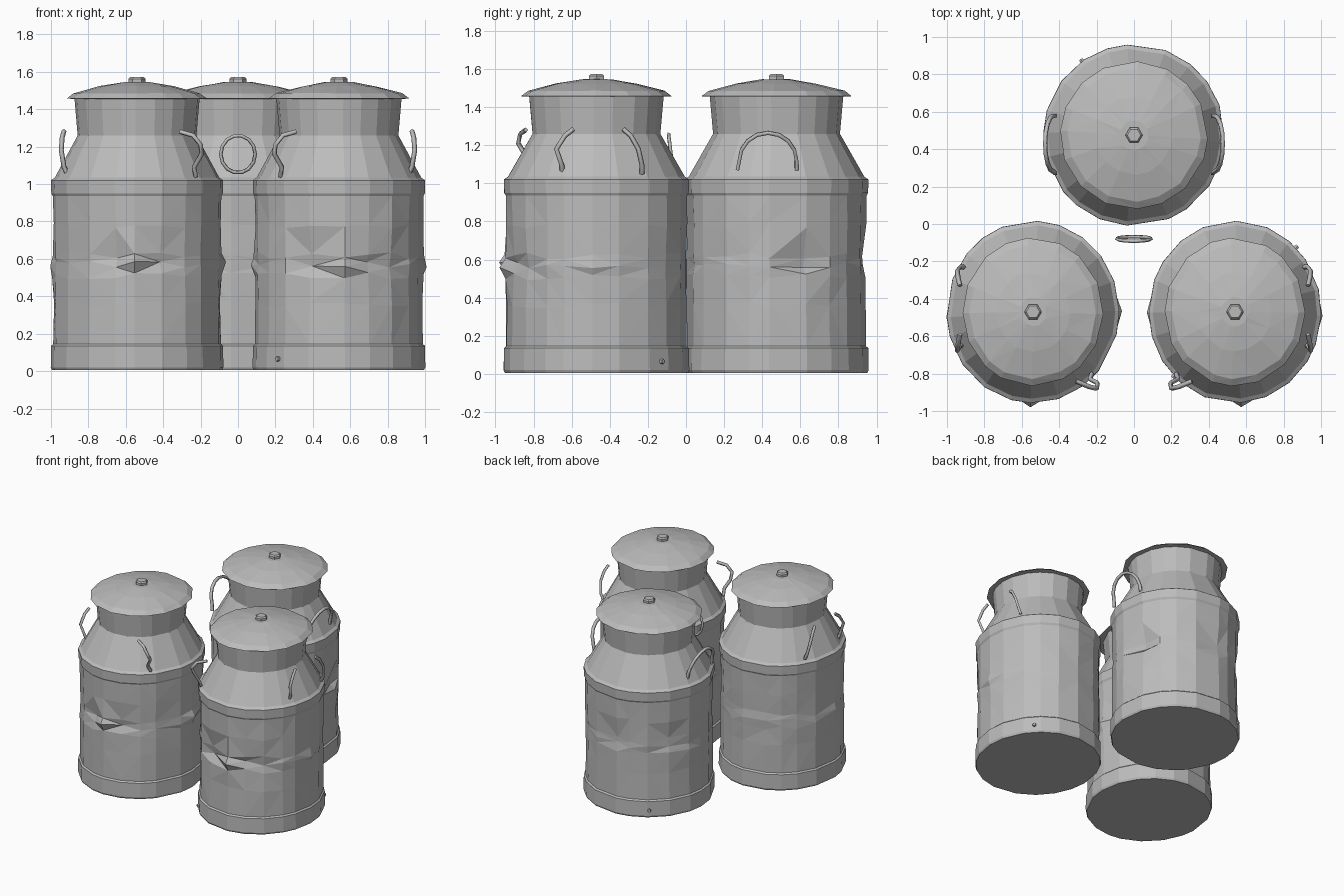
import bpy, bmesh, math, random
from mathutils import Vector

random.seed(4)
cube = bpy.data.objects.get("Cube")
if cube:
    bpy.data.objects.remove(cube)

steel = bpy.data.materials.new("dull_steel")
steel.use_nodes = True
GREY = (0.5, 0.5, 0.5, 1)
steel.diffuse_color = GREY
steel.node_tree.nodes["Principled BSDF"].inputs["Base Color"].default_value = GREY
SIDES = 20


def add_object(name, bm, centre, scale):
    bmesh.ops.recalc_face_normals(bm, faces=bm.faces)
    mesh = bpy.data.meshes.new(name)
    bm.to_mesh(mesh)
    bm.free()
    mesh.materials.append(steel)
    ob = bpy.data.objects.new(name, mesh)
    bpy.context.collection.objects.link(ob)
    ob.location = (centre[0], centre[1], 0)
    ob.scale = (scale[0], scale[1], 1)
    return ob


def lathe(name, profile, centre, scale, sides=SIDES, wobble=0.0, dents=()):
    """Turn a (radius, height) profile; dents are (angle, height, push, width)."""
    bm = bmesh.new()
    turn = [random.uniform(-0.08, 0.08) if wobble else 0 for _ in range(sides)]
    rings = []
    for r, z in profile:
        ring = []
        for i in range(sides):
            a = math.tau * i / sides + turn[i]
            radius, height = r, z
            if 0.2 < z < 0.9 or z > 1.47:
                radius += random.uniform(-wobble, wobble * 0.5)
                height += random.uniform(-wobble, wobble) * (3 if z < 1 else 0.3)
            for angle, dz, push, width in dents:
                da = (a - math.radians(angle) + math.pi) % math.tau - math.pi
                away = (da * r / width) ** 2 + ((z - dz) / (width * 0.6)) ** 2
                radius += push * math.exp(-away)
            ring.append(bm.verts.new((radius * math.cos(a), radius * math.sin(a), height)))
        rings.append(ring)
    for low, high in zip(rings, rings[1:]):
        for i in range(sides):
            j = (i + 1) % sides
            bm.faces.new((low[i], low[j], high[j], high[i]))
    bm.faces.new(rings[0])
    bm.faces.new(rings[-1])
    bmesh.ops.triangulate(bm, faces=[f for f in bm.faces if len(f.verts) == 4],
                          quad_method='SHORT_EDGE')
    return add_object(name, bm, centre, scale)


def tube(name, points, cyclic=False, thick=0.013):
    """Bent rod through the given points."""
    curve = bpy.data.curves.new(name, 'CURVE')
    curve.dimensions = '3D'
    curve.bevel_depth = thick
    curve.bevel_resolution = 0
    curve.use_fill_caps = True
    spline = curve.splines.new('POLY')
    spline.points.add(len(points) - 1)
    for p, co in zip(spline.points, points):
        p.co = (*co, 1)
    spline.use_cyclic_u = cyclic
    curve.materials.append(steel)
    ob = bpy.data.objects.new(name, curve)
    bpy.context.collection.objects.link(ob)


BODY = [(0.455, 0.005), (0.462, 0.02), (0.46, 0.135), (0.449, 0.145), (0.449, 0.36),
        (0.45, 0.51), (0.45, 0.57), (0.449, 0.62), (0.45, 0.78), (0.451, 0.935),
        (0.459, 0.95), (0.461, 1.02), (0.44, 1.035), (0.318, 1.26), (0.335, 1.46)]
LID = [(0.325, 1.455), (0.376, 1.457), (0.34, 1.485), (0.2, 1.523), (0.075, 1.545)]
KNOB = [(0.046, 1.54), (0.046, 1.563), (0.036, 1.573)]

# Each can: name, centre, scale, dents
CANS = [
    ("left_can", (0.54, -0.47), (1, 1.055),
     [(-88, 0.57, 0.04, 0.07), (-112, 0.59, -0.05, 0.09), (-62, 0.57, -0.04, 0.09),
      (0, 0.56, 0.025, 0.07), (180, 0.57, 0.025, 0.07)]),
    ("right_can", (-0.54, -0.47), (1, 1.055),
     [(-92, 0.57, 0.04, 0.07), (-110, 0.62, -0.045, 0.09), (-68, 0.58, -0.04, 0.09),
      (180, 0.56, 0.025, 0.07), (0, 0.57, 0.025, 0.07)]),
    ("back_can", (0, 0.475), (1.05, 1.05),
     [(18, 0.59, -0.06, 0.08), (90, 0.6, -0.02, 0.1), (150, 0.6, -0.04, 0.08)]),
]
for name, centre, scale, dents in CANS:
    lathe(name + "_body", BODY, centre, scale, wobble=0.006, dents=dents)
    lathe(name + "_lid", LID, centre, scale, sides=16, wobble=0.005)
    lathe(name + "_knob", KNOB, centre, (1, 1), sides=6)

for side, word in ((1, "left"), (-1, "right")):
    # Broken handles on the front cans: three separate bent prongs
    tube(word + "_front_prong", [(side * x, y, z) for x, y, z in (
        (0.225, -0.80, 1.04), (0.235, -0.83, 1.09), (0.195, -0.85, 1.16),
        (0.20, -0.88, 1.21), (0.24, -0.87, 1.26), (0.31, -0.84, 1.28))])
    for label, foot, bend, tip in (("fore", -0.65, -0.68, -0.59), ("rear", -0.23, -0.25, -0.33)):
        tube(f"{word}_{label}_prong", [(side * x, y, z) for x, y, z in (
            (0.91, foot, 1.05), (0.93, foot, 1.09), (0.945, bend, 1.18),
            (0.94, (bend + tip) / 2, 1.25), (0.93, tip, 1.285))])
    # Whole arched handles on the back can
    arch = []
    for i in range(9):
        a = math.pi * i / 8
        arch.append((side * (0.43 + 0.045 * math.sin(a)), 0.43 - 0.15 * math.cos(a),
                     1.12 + 0.145 * math.sin(a)))
    feet = [(side * 0.42, 0.27, 1.07)], [(side * 0.42, 0.58, 1.07)]
    tube(word + "_back_arch", feet[0] + arch + feet[1])

# Loose ring handle at the front of the back can
tube("ring_handle", [(0.092 * math.cos(a), -0.08 - 0.012 * math.sin(a), 1.16 + 0.1 * math.sin(a))
                     for a in (math.tau * i / 14 for i in range(14))], True, 0.01)

# Small rivets on the base bands
for n, (can, angle) in enumerate(((0, -135), (0, 45), (2, 125))):
    _, centre, scale, _ = CANS[can]
    a = math.radians(angle)
    out = Vector((math.cos(a), math.sin(a), 0))
    bm = bmesh.new()
    bmesh.ops.create_cone(bm, cap_ends=True, segments=6, radius1=0.017, radius2=0.012, depth=0.03)
    turn = out.to_track_quat('Z', 'Y').to_matrix()
    bmesh.ops.rotate(bm, matrix=turn, verts=bm.verts)
    rivet = add_object(f"base_rivet_{n + 1}", bm, centre, (1, 1))
    rivet.location += Vector((out.x * scale[0], out.y * scale[1], 0)) * 0.458 + Vector((0, 0, 0.065))
